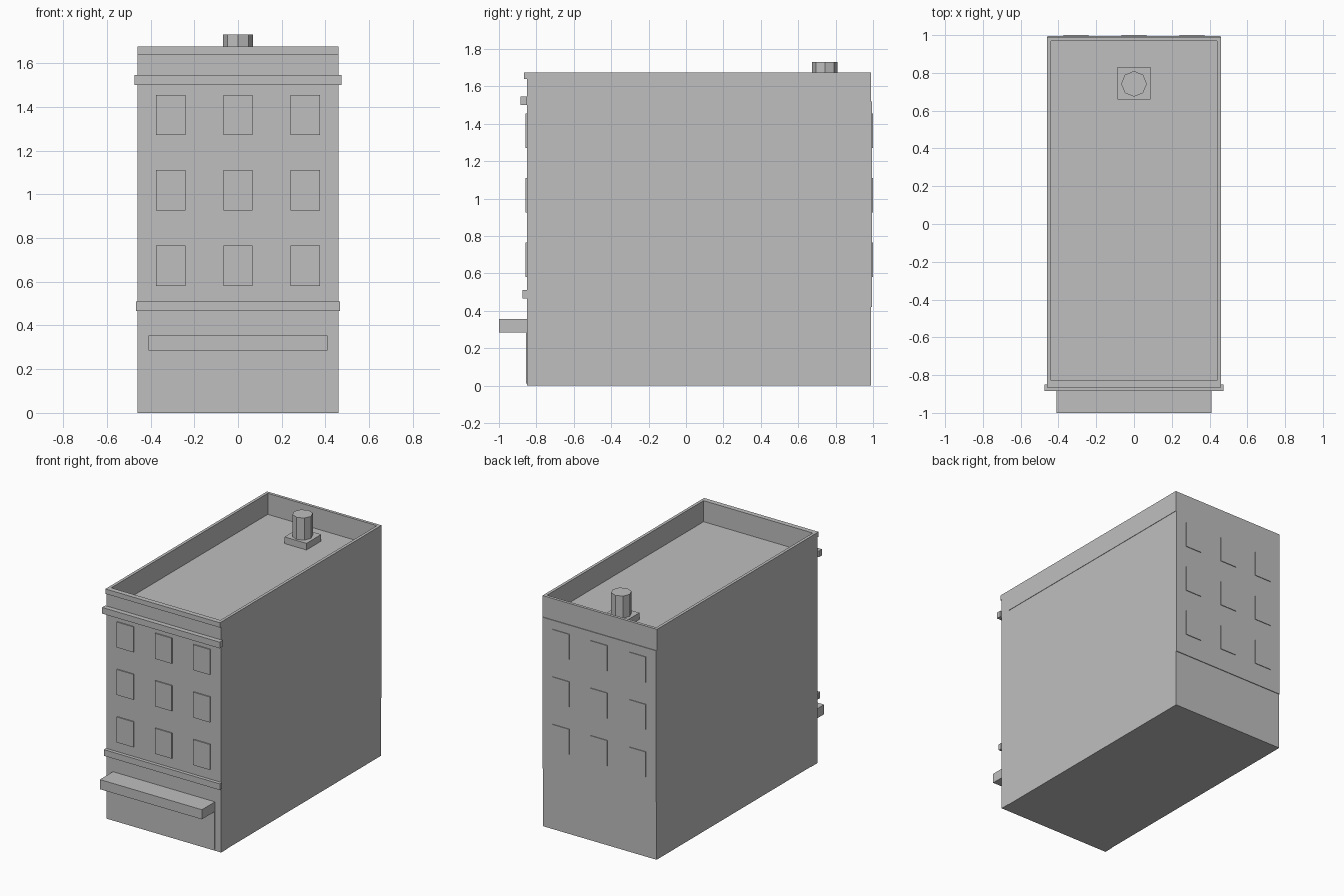
import bpy
import bmesh

cube = bpy.data.objects.get("Cube")
if cube:
    bpy.data.objects.remove(cube, do_unlink=True)

# Single plain grey
grey = bpy.data.materials.new("plain_grey")
grey.use_nodes = True
colour = (0.52, 0.52, 0.52, 1)
grey.diffuse_color = colour
grey.node_tree.nodes["Principled BSDF"].inputs["Base Color"].default_value = colour


def finish(name, bm):
    mesh = bpy.data.meshes.new(name)
    bm.to_mesh(mesh)
    bm.free()
    mesh.materials.append(grey)
    obj = bpy.data.objects.new(name, mesh)
    bpy.context.collection.objects.link(obj)
    return obj


def box(name, x, y, z):
    """Box from (low, high) limits on each axis."""
    bm = bmesh.new()
    bmesh.ops.create_cube(bm, size=1)
    for v in bm.verts:
        v.co = [lim[0] if c < 0 else lim[1] for c, lim in zip(v.co, (x, y, z))]
    return finish(name, bm)


def wide(half):
    return (-half, half)


FRONT, BACK, ROOF, TOP = -0.85, 0.99, 1.52, 1.675
HALF, WALL = 0.46, 0.03

# Main block, with facade slab and raised back wall
box("main_block", wide(HALF - 0.003), (FRONT + 0.07, BACK), (0, ROOF))
box("front_facade", wide(HALF), (FRONT, FRONT + 0.07), (0, ROOF))
box("back_wall", wide(HALF - 0.003), (BACK, 0.995), (0.42, ROOF))

# Parapet: a ring made by insetting the top and sinking the middle to the roof
bm = bmesh.new()
bmesh.ops.create_cube(bm, size=1)
for v in bm.verts:
    v.co.x *= 2 * HALF
    v.co.y = FRONT if v.co.y < 0 else BACK
    v.co.z = ROOF if v.co.z < 0 else TOP
bm.normal_update()
top_face = max(bm.faces, key=lambda f: f.calc_center_median().z)
bmesh.ops.inset_region(bm, faces=[top_face], thickness=WALL)
well = bmesh.ops.extrude_discrete_faces(bm, faces=[top_face])["faces"][0]
for v in well.verts:
    v.co.z = ROOF + 0.002
finish("parapet", bm)

# Front trims and awning
box("top_trim", wide(HALF), (-0.865, FRONT), (1.64, TOP))
box("cornice", wide(0.473), (-0.885, FRONT), (1.5, 1.545))
box("belt_course", wide(0.466), (-0.875, FRONT), (0.465, 0.51))
box("awning", wide(0.41), (-1, FRONT), (0.285, 0.355))
box("shopfront_panel", wide(0.41), (-0.855, FRONT), (0.01, 0.3))

# Window plates on front and back
for row in range(3):
    low = 0.58 + 0.345 * row
    for x in (-0.307, 0, 0.307):
        span = (x - 0.067, x + 0.067)
        box("front_window", span, (-0.858, FRONT), (low, low + 0.185))
        box("back_window", span, (0.995, 1), (low, low + 0.185))

# Roof vent
box("vent_base", wide(0.088), (0.66, 0.83), (ROOF, 1.57))
bm = bmesh.new()
bmesh.ops.create_cone(bm, cap_ends=True, segments=8, radius1=0.068,
                      radius2=0.068, depth=0.16)
# Vertices point along the axes
vent = finish("vent_pipe", bm)
vent.location = (0, 0.742, 1.65)
